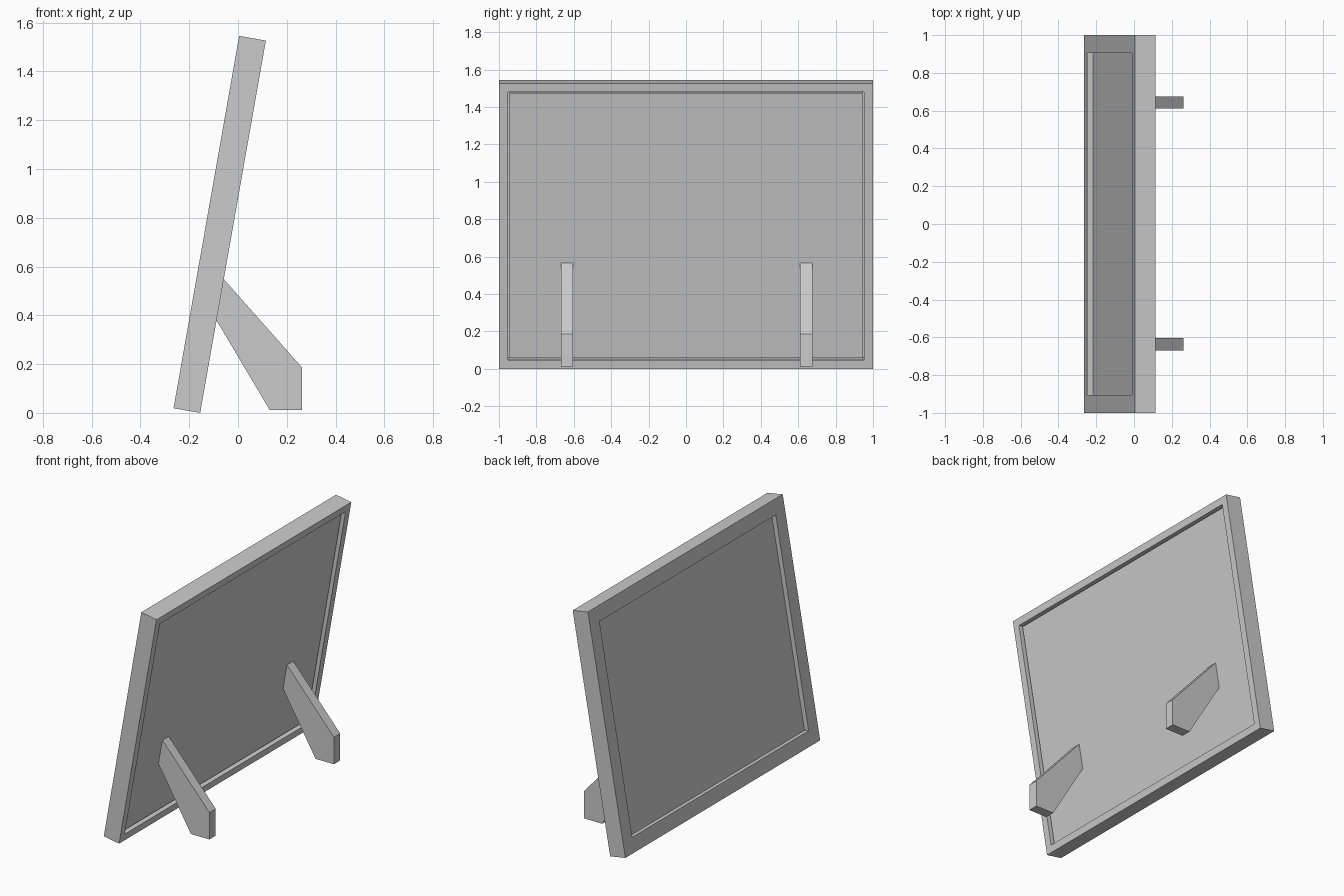
import bpy, bmesh
from math import radians
from mathutils import Matrix

cube = bpy.data.objects.get("Cube")
if cube:
    bpy.data.objects.remove(cube, do_unlink=True)

# Single grey material
grey = bpy.data.materials.new("plain grey")
grey.use_nodes = True
colour = (0.6, 0.6, 0.6, 1)
grey.diffuse_color = colour
grey.node_tree.nodes["Principled BSDF"].inputs["Base Color"].default_value = colour

LENGTH, HEIGHT, THICK = 2.0, 1.55, 0.111
LIP_BACK = -0.081      # rear side of the front lip
PANEL_BACK = -0.02     # rear side of the backing panel
LEAN = Matrix.Translation((-0.155, 0, 0)) @ Matrix.Rotation(radians(10), 4, 'Y')


def finish(name, bm, matrix=None):
    bmesh.ops.recalc_face_normals(bm, faces=bm.faces)
    mesh = bpy.data.meshes.new(name)
    bm.to_mesh(mesh)
    bm.free()
    mesh.materials.append(grey)
    obj = bpy.data.objects.new(name, mesh)
    if matrix:
        obj.matrix_world = matrix
    bpy.context.collection.objects.link(obj)
    return obj


def rectangle(bm, inset, depth):
    y, low, high = LENGTH / 2 - inset, inset, HEIGHT - inset
    return [bm.verts.new((depth, *p)) for p in ((-y, low), (y, low), (y, high), (-y, high))]


def bridge(bm, a, b):
    for i in range(4):
        j = (i + 1) % 4
        bm.faces.new((a[i], a[j], b[j], b[i]))


# Frame: moulding section carried around the rectangle
bm = bmesh.new()
section = [(0, -THICK), (0, 0), (0.047, 0), (0.047, LIP_BACK), (0.095, LIP_BACK), (0.095, -THICK)]
loops = [rectangle(bm, *p) for p in section]
for k, loop in enumerate(loops):
    bridge(bm, loop, loops[(k + 1) % len(loops)])
finish("frame", bm, LEAN)

# Backing panel with a narrow gap around it
bm = bmesh.new()
front = rectangle(bm, 0.056, LIP_BACK)
back = rectangle(bm, 0.056, PANEL_BACK)
bridge(bm, front, back)
bm.faces.new(front)
bm.faces.new(back)
finish("backing_panel", bm, LEAN)

# Support legs
profile = [(-0.075, 0.567), (0.262, 0.187), (0.262, 0.012), (0.13, 0.012), (-0.104, 0.406)]
for name, centre in (("left_leg", 0.643), ("right_leg", -0.636)):
    bm = bmesh.new()
    side = bm.faces.new([bm.verts.new((x, centre - 0.0325, z)) for x, z in profile])
    extruded = bmesh.ops.extrude_face_region(bm, geom=[side])["geom"]
    verts = [v for v in extruded if isinstance(v, bmesh.types.BMVert)]
    bmesh.ops.translate(bm, verts=verts, vec=(0, 0.065, 0))
    if not side.is_valid or len(bm.faces) < 7:
        bm.faces.new([v for v in bm.verts if v not in verts])
    finish(name, bm)
